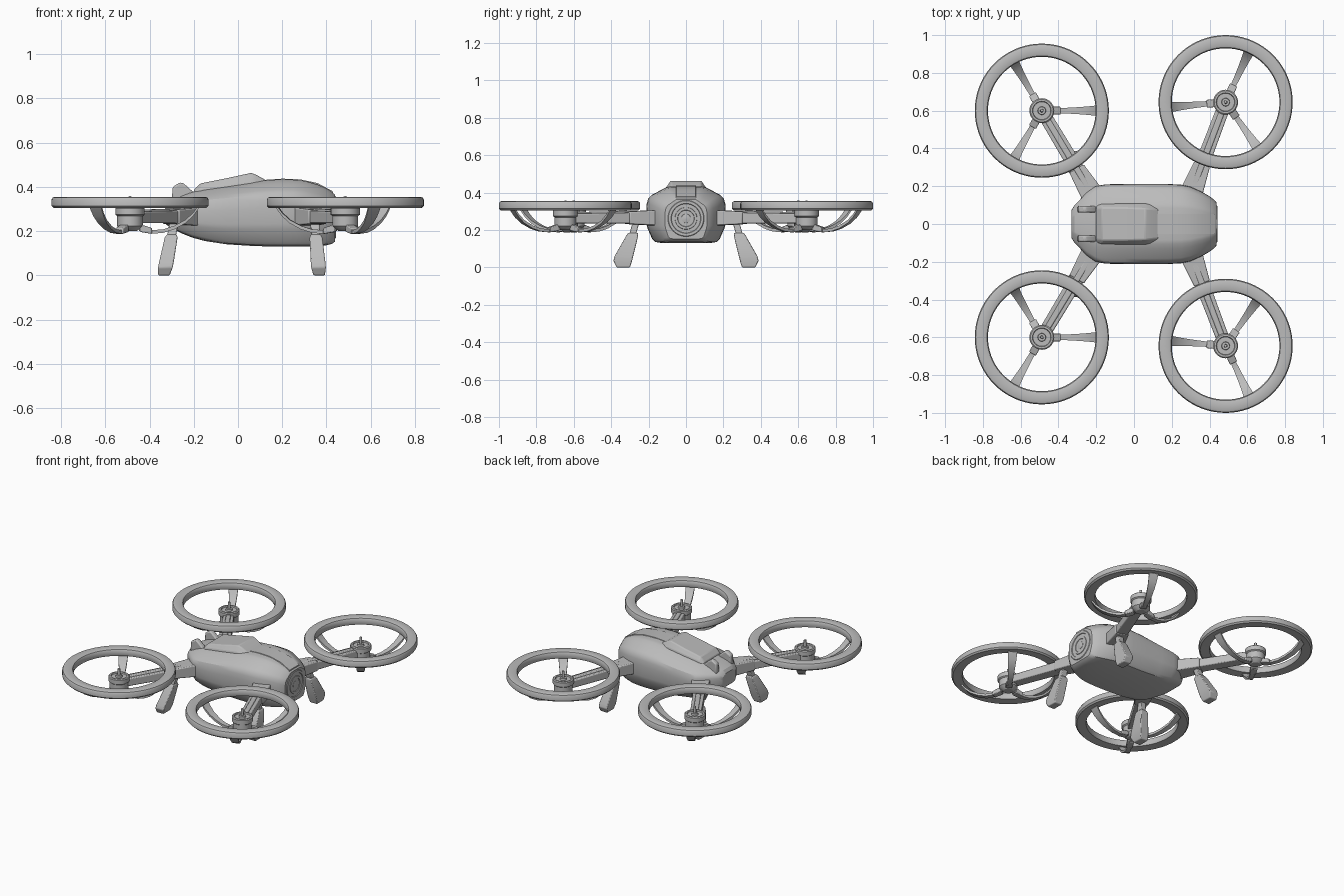
import bpy, bmesh, math
from mathutils import Matrix, Vector

cube = bpy.data.objects.get("Cube")
if cube:
    bpy.data.objects.remove(cube, do_unlink=True)

grey = bpy.data.materials.new("plain grey")
grey.use_nodes = True
TONE = (0.5, 0.5, 0.5, 1)
grey.diffuse_color = TONE
grey.node_tree.nodes["Principled BSDF"].inputs["Base Color"].default_value = TONE


def loft(name, rings, cyclic=False, bevel=0, angle=30):
    """Skin a row of equal-length point rings; ends are capped unless cyclic."""
    bm = bmesh.new()
    loops = [[bm.verts.new(p) for p in ring] for ring in rings]
    n = len(loops[0])
    pairs = list(zip(loops, loops[1:])) + ([(loops[-1], loops[0])] if cyclic else [])
    for a, b in pairs:
        for i in range(n):
            j = (i + 1) % n
            bm.faces.new((a[i], a[j], b[j], b[i]))
    if not cyclic:
        bm.faces.new(loops[0])
        bm.faces.new(loops[-1])
    bmesh.ops.recalc_face_normals(bm, faces=bm.faces)
    mesh = bpy.data.meshes.new(name)
    bm.to_mesh(mesh)
    bm.free()
    mesh.materials.append(grey)
    ob = bpy.data.objects.new(name, mesh)
    bpy.context.collection.objects.link(ob)
    if bevel:
        mod = ob.modifiers.new("soft edges", 'BEVEL')
        mod.width, mod.segments = bevel, 2
    bpy.ops.object.select_all(action='DESELECT')
    ob.select_set(True)
    bpy.context.view_layer.objects.active = ob
    bpy.ops.object.shade_smooth_by_angle(angle=math.radians(angle))
    return ob


def lathe(name, profile, place, cyclic=False, n=48):
    """Turn (radius, height) points around the local z axis."""
    rings = [[place @ Vector((r * math.cos(2 * math.pi * i / n),
                              r * math.sin(2 * math.pi * i / n), z))
              for i in range(n)] for r, z in profile]
    return loft(name, rings, cyclic)


def box_ring(c, u, v, a, b):
    """Rectangle around c, half sizes a along u and b along v."""
    return [c - u * a - v * b, c + u * a - v * b, c + u * a + v * b, c - u * a + v * b]


X, Y, Z = Vector((1, 0, 0)), Vector((0, 1, 0)), Vector((0, 0, 1))

# fuselage: one half profile (width, height fractions) swept along x
half = [(0, 0), (.6, 0), (.78, .02), (.85, .07), (.97, .26), (1, .34), (1, .58),
        (.99, .7), (.95, .79), (.86, .85), (.62, .94), (.5, .985), (.4, 1), (0, 1)]
outline = half + [(-a, b) for a, b in half[-2:0:-1]]
# stations: x, half width, bottom, top
stations = [(-.33, .075, .235, .325), (-.315, .1, .222, .345), (-.29, .125, .208, .355),
            (-.25, .168, .188, .367), (-.205, .2, .17, .378), (-.15, .21, .155, .39),
            (-.05, .212, .14, .405), (.08, .212, .132, .425), (.18, .212, .13, .433),
            (.25, .208, .13, .432), (.3, .197, .13, .427), (.36, .17, .132, .41),
            (.4, .147, .136, .392), (.425, .128, .142, .376), (.438, .112, .152, .364)]
loft("fuselage", [[(x, w * a, lo + (hi - lo) * b) for a, b in outline]
                  for x, w, lo, hi in stations])

# raised canopy on the back of the fuselage
canopy = [(-.2, .098, .08, .385), (-.17, .106, .085, .415), (-.06, .108, .086, .437),
          (.06, .108, .082, .463), (.085, .106, .08, .453), (.135, .1, .075, .425)]
loft("canopy", [[(x, -w, .36), (x, w, .36), (x, w, .35 + (z - .35) * .65),
                 (x, t, z), (x, -t, z), (x, -w, .35 + (z - .35) * .65)]
                for x, w, t, z in canopy], bevel=.006)

# narrow raised spine in front of the canopy
loft("nose_spine", [[(x, -.06, z - .03), (x, .06, z - .03), (x, .052, z), (x, -.052, z)]
                    for x, z in [(.1, .43), (.2, .437), (.28, .434), (.36, .417), (.43, .379)]])

# camera barrel and glass on the nose
nose = Matrix.Translation((.43, 0, .262)) @ Matrix.Rotation(math.pi / 2, 4, 'Y')
lathe("camera_housing", [(.1, -.03), (.1, .004), (.094, .012), (.08, .012), (.074, .002),
                         (.062, .002), (.058, .011), (.045, .011), (.04, .003),
                         (.028, .003), (.024, .009), (.004, .013)], nose)

for s in (1, -1):
    side = "left" if s > 0 else "right"

    # upright tail fin
    loft("tail_fin_" + side, [[(-.3, s * y, .33), (-.295, s * y, .4), (-.262, s * y, .42),
                               (-.245, s * y, .415), (-.195, s * y, .37), (-.19, s * y, .34)]
                              for y in (.06, .095)], bevel=.008)

    # front and rear: hub position, arm root, first spoke angle, leg top, leg foot
    for end, hub, root, turn, top, foot in (
            ("front", (.485, .645), (.29, .13), 65, (.345, .262), (.367, .335)),
            ("rear", (-.488, .6), (-.2, .12), 0, (-.285, .262), (-.335, .335))):
        tag = "_" + end + "_" + side
        centre = Vector((hub[0], s * hub[1], 0))
        place = Matrix.Translation(centre)

        # rotor guard ring
        lathe("guard_ring" + tag, [(.288, .308), (.346, .305), (.355, .314), (.355, .342),
                                   (.35, .351), (.34, .355), (.302, .355), (.29, .351),
                                   (.285, .342), (.285, .316)], place, True, 72)

        # motor with rim, recessed top and shaft
        lathe("motor" + tag, [(.03, .2), (.048, .212), (.058, .222), (.058, .268),
                              (.066, .274), (.066, .303), (.06, .308), (.05, .308),
                              (.047, .3), (.022, .3), (.02, .312), (.009, .312),
                              (.008, .355), (.003, .358)], place, n=32)

        # three curved spokes widening toward the ring, with clips at the hub
        for k in range(3):
            a = math.radians(turn + 120 * k) * s
            out = Vector((math.cos(a), math.sin(a), 0))
            across = out.cross(Z)
            path = [(.04, .208, .015), (.1, .196, .014), (.15, .2, .016), (.2, .216, .019),
                    (.25, .243, .023), (.285, .275, .027), (.312, .312, .03)]
            loft("spoke%d" % (k + 1) + tag,
                 [box_ring(centre + out * r + Z * z, across, Z, w, .008) for r, z, w in path])
            loft("spoke_clip%d" % (k + 1) + tag,
                 [box_ring(centre + out * r + Z * z, across, Z, .021, h)
                  for r, z, h in ((.045, .214, .018), (.1, .2, .013))], bevel=.004)

        # arm: tapered beam, raised rail and root sleeve
        start = Vector((root[0], s * root[1], 0))
        run = (centre - start).normalized()
        across = run.cross(Z)
        length = (centre - start).length

        def beam(name, t0, t1, z0, z1, w0, w1, h0, h1):
            loft(name + tag, [box_ring(start + run * t0 * length + Z * z0, across, Z, w0, h0),
                              box_ring(start + run * t1 * length + Z * z1, across, Z, w1, h1)],
                 bevel=.006)

        beam("arm", 0, .97, .265, .262, .04, .034, .03, .026)
        beam("arm_rail", .1, .9, .272, .268, .017, .015, .032, .028)
        beam("arm_sleeve", 0, .36, .265, .265, .064, .044, .043, .033)

        # landing leg: thin neck and faceted foot
        neck = Vector((top[0], s * top[1], .26))
        toe = Vector((foot[0], s * foot[1], 0))
        at = lambda z: neck.lerp(toe, 1 - z / .26)
        loft("leg_neck" + tag, [box_ring(at(z), X, Y, .02, .018) for z in (.26, .16)], bevel=.004)
        loft("leg_foot" + tag, [box_ring(at(z) + Y * s * d, X, Y, w, h)
                                for z, w, h, d in ((.185, .022, .026, 0), (.17, .029, .032, 0),
                                                   (.06, .033, .05, .014), (.035, .033, .05, .013),
                                                   (0, .026, .036, 0))], bevel=.005)
